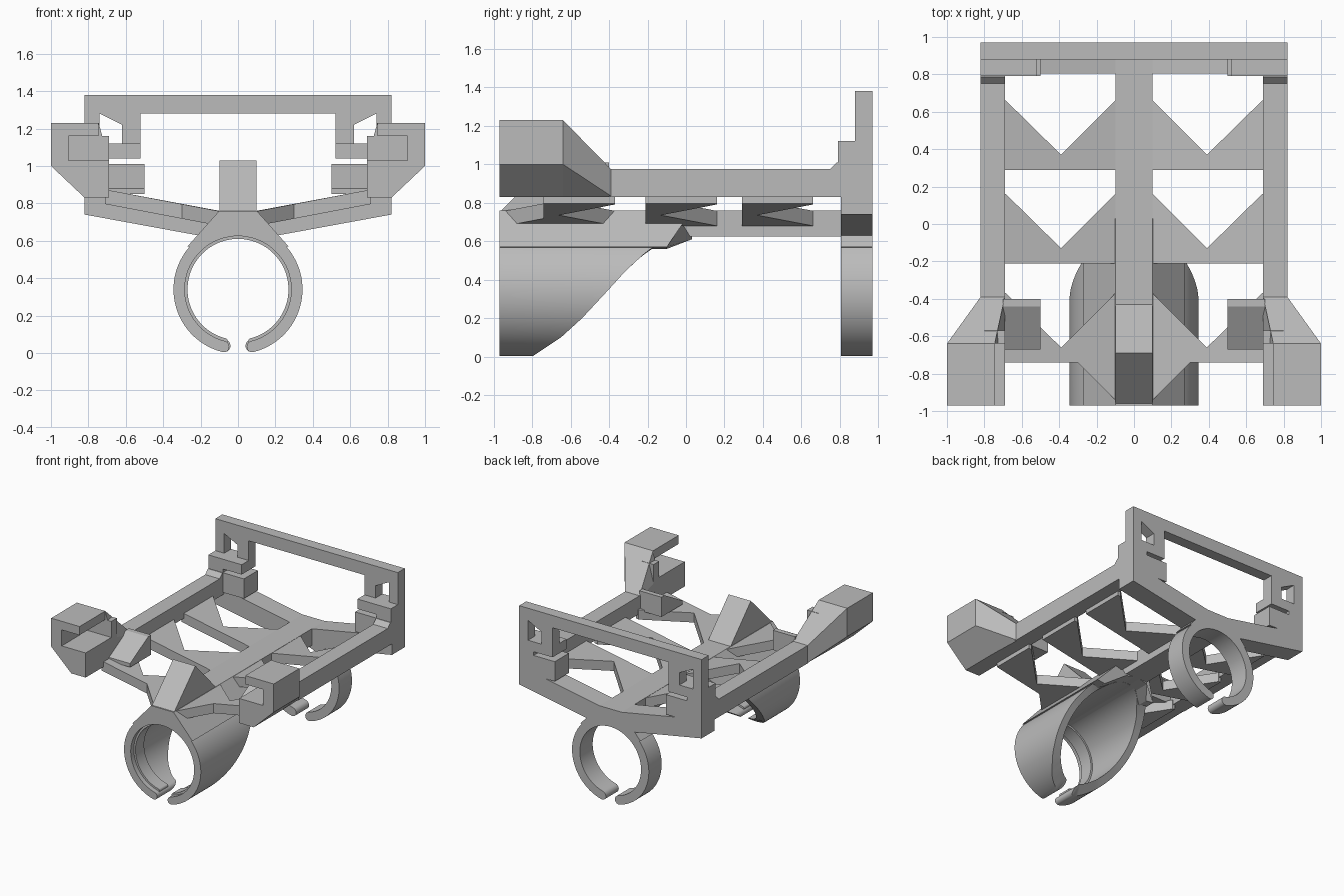
import bpy, bmesh
from math import sin, cos, pi, radians

cube = bpy.data.objects.get("Cube")
if cube:
    bpy.data.objects.remove(cube)

grey = bpy.data.materials.new("plain_grey")
grey.use_nodes = True
COLOUR = (0.5, 0.5, 0.5, 1)
grey.diffuse_color = COLOUR
grey.node_tree.nodes["Principled BSDF"].inputs["Base Color"].default_value = COLOUR


def finish(name, bm, mirror=False, smooth=False):
    bmesh.ops.recalc_face_normals(bm, faces=bm.faces)
    mesh = bpy.data.meshes.new(name)
    bm.to_mesh(mesh)
    bm.free()
    mesh.materials.append(grey)
    obj = bpy.data.objects.new(name, mesh)
    bpy.context.collection.objects.link(obj)
    if mirror:
        mod = obj.modifiers.new("mirror", "MIRROR")
        mod.use_mirror_merge = False
    if smooth:
        bpy.ops.object.select_all(action="DESELECT")
        obj.select_set(True)
        bpy.context.view_layer.objects.active = obj
        bpy.ops.object.shade_smooth_by_angle(angle=radians(35))
    return obj


def loft(name, first, last, mirror=True):
    """Solid between two matching loops of 3D points."""
    bm = bmesh.new()
    a = [bm.verts.new(p) for p in first]
    b = [bm.verts.new(p) for p in last]
    bm.faces.new(a)
    bm.faces.new(b[::-1])
    for i in range(len(a)):
        j = (i + 1) % len(a)
        bm.faces.new((a[i], b[i], b[j], a[j]))
    return finish(name, bm, mirror)


def prism_y(name, pts, y0, y1, mirror=True):
    return loft(name, [(x, y0, z) for x, z in pts], [(x, y1, z) for x, z in pts], mirror)


def prism_x(name, pts, x0, x1, mirror=True):
    return loft(name, [(x0, y, z) for y, z in pts], [(x1, y, z) for y, z in pts], mirror)


def box(name, x0, x1, y0, y1, z0, z1, mirror=True):
    return prism_y(name, [(x0, z0), (x1, z0), (x1, z1), (x0, z1)], y0, y1, mirror)


def symmetric(half):
    return half + [(-x, z) for x, z in reversed(half) if x > 0]


def split_ring(name, r_in, r_out, y0, back, centre=0.34, gap=14):
    """Open ring with rounded tips; back(z) gives the rear edge."""
    mid, half = (r_in + r_out) / 2, (r_out - r_in) / 2
    tip = half / mid
    start, end = radians(gap), 2 * pi - radians(gap)
    stations = [(start - tip * cos(t), half * sin(t)) for t in (0.15, 0.5, 0.9, 1.25)]
    n = 72
    stations += [(start + (end - start) * i / n, half) for i in range(n + 1)]
    stations += [(end + tip * cos(t), half * sin(t)) for t in (1.25, 0.9, 0.5, 0.15)]
    bm = bmesh.new()
    rows = []
    for ang, h in stations:
        row = []
        for r, rear in ((mid + h, 0), (mid + h, 1), (mid - h, 1), (mid - h, 0)):
            z = centre - r * cos(ang)
            row.append(bm.verts.new((r * sin(ang), back(z) if rear else y0, z)))
        rows.append(row)
    for p, q in zip(rows, rows[1:]):
        for k in range(4):
            m = (k + 1) % 4
            bm.faces.new((p[k], p[m], q[m], q[k]))
    bm.faces.new(rows[0])
    bm.faces.new(rows[-1][::-1])
    return finish(name, bm, smooth=True)


# Swept rear edge of the front clip
SWEEP = [(0, -0.8), (0.1, -0.65), (0.2, -0.54), (0.34, -0.41),
         (0.45, -0.31), (0.55, -0.2), (0.62, -0.08), (0.7, -0.05)]


def swept(z):
    z = max(z, 0)
    for (z0, ya), (z1, yb) in zip(SWEEP, SWEEP[1:]):
        if z <= z1:
            return ya + (yb - ya) * (z - z0) / (z1 - z0)
    return SWEEP[-1][1]


split_ring("front_clip", 0.285, 0.345, -0.97, swept)
split_ring("front_clip_lip", 0.27, 0.3, -0.93, lambda z: -0.82)
split_ring("rear_clip", 0.275, 0.345, 0.805, lambda z: 0.97)

# Necks joining the clips to the spine
neck = symmetric([(0, 0.63), (0.1, 0.61), (0.2, 0.56), (0.27, 0.57), (0.1, 0.76), (0, 0.76)])
neck = [p for i, p in enumerate(neck) if p not in neck[:i]]
rear_y = [0.03 if z > 0.6 else -0.1 for x, z in neck]
loft("front_neck", [(x, -0.97, z) for x, z in neck],
     [(x, y, z) for (x, z), y in zip(neck, rear_y)], False)
prism_y("rear_neck", neck, 0.805, 0.97, False)

# Spine and pointed front stop
box("spine", -0.1, 0.1, -0.97, 0.85, 0.625, 0.76, False)
prism_x("front_stop", [(-0.97, 0.75), (-0.42, 0.75), (-0.69, 1.03)], -0.1, 0.1, False)


# Rising truss wings with a V notch
def wing(name, y, gusset=False):
    pts = [(0.08, y), (0.71, y), (0.71, y + 0.37), (0.685, y + 0.37),
           (0.39, y + 0.08), (0.1, y + 0.37), (0.08, y + 0.37)]
    if gusset:
        pts[:1] = [(0.08, y - 0.22), (0.1, y - 0.2), (0.3, y)]
    rise = [0.19 * (x - 0.1) for x, _ in pts]
    loft(name, [(px, py, 0.68 + r) for (px, py), r in zip(pts, rise)],
         [(px, py, 0.758 + r) for (px, py), r in zip(pts, rise)])


wing("front_wing", -0.74, True)
wing("middle_wing", -0.21)
wing("rear_wing", 0.29)

# Side rails
prism_x("side_rail", [(-0.4, 0.83), (0.82, 0.83), (0.82, 1.01), (0.785, 1.01),
                      (0.75, 0.975), (-0.4, 0.975)], 0.69, 0.82)

# Front corner grips
grip = [(0.69, 0.83), (0.82, 0.83), (1, 1), (1, 1.23), (0.745, 1.23),
        (0.745, 1.16), (0.905, 1.16), (0.905, 1.03), (0.69, 1.03)]
prism_y("corner_grip", grip, -0.97, -0.64)
wide = [(0.69, 0.83), (0.82, 0.83), (1, 1), (1, 1.23), (0.745, 1.23), (0.69, 1.03)]
slim = [(0.69, 0.83), (0.81, 0.83), (0.82, 0.835), (0.82, 0.975), (0.69, 0.975), (0.69, 0.95)]
loft("grip_taper", [(x, -0.64, z) for x, z in wide], [(x, -0.39, z) for x, z in slim])
box("grip_stop", 0.69, 0.8, -0.64, -0.57, 0.95, 1.16)
prism_x("grip_wedge", [(-0.67, 0.85), (-0.4, 0.85), (-0.4, 1.01), (-0.44, 1.01),
                       (-0.67, 0.88)], 0.5, 0.7)

# Upright rear frame
box("frame_top_bar", -0.82, 0.82, 0.88, 0.97, 1.28, 1.38, False)
box("frame_side", 0.74, 0.82, 0.88, 0.97, 0.8, 1.28)
prism_y("frame_brace", [(0.52, 1.28), (0.74, 1.28), (0.62, 1.22), (0.62, 1.12),
                        (0.74, 1.12), (0.74, 1.04), (0.52, 1.04)], 0.88, 0.97)
box("frame_prong", 0.52, 0.82, 0.79, 0.88, 1.04, 1.12)
box("frame_post", 0.69, 0.82, 0.79, 0.97, 0.83, 1.04)
box("frame_shelf", 0.5, 0.69, 0.79, 0.97, 0.85, 1.01)
prism_y("frame_bottom_bar", symmetric([(0, 0.63), (0.22, 0.63), (0.82, 0.74), (0.82, 0.88),
                                       (0.69, 0.87), (0.1, 0.76)]), 0.805, 0.97, False)
